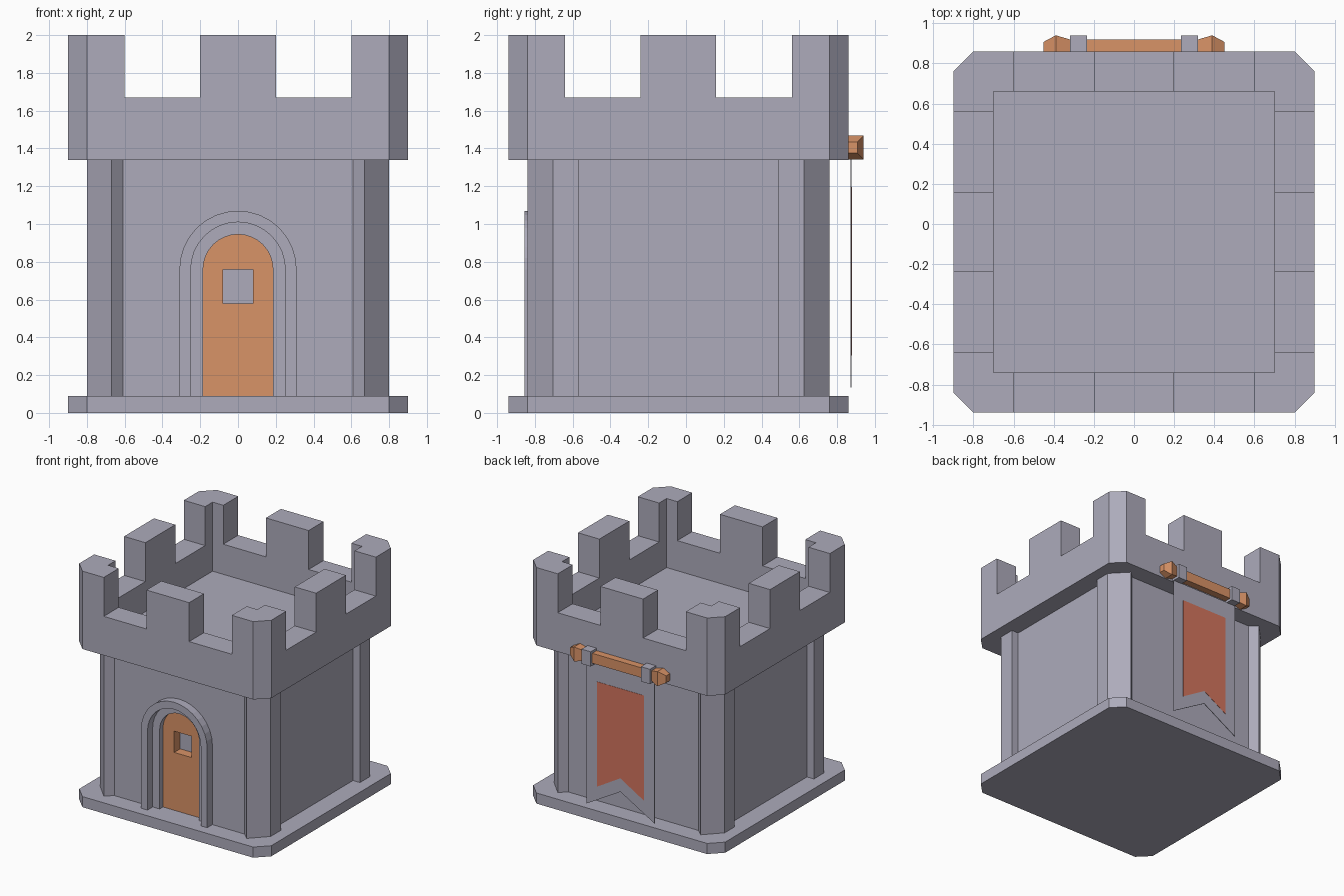
import bpy, bmesh, math
from mathutils import Vector

CY = -0.04          # tower centre in y
BASE, EAVES, CRENEL, TOP = 0.09, 1.34, 1.67, 2.0
POLE_Y, POLE_Z = 0.918, 1.405

if "Cube" in bpy.data.objects:
    bpy.data.objects.remove(bpy.data.objects["Cube"])


def material(name, rgb):
    lin = [((c / 255 + 0.055) / 1.055) ** 2.4 for c in rgb] + [1]
    m = bpy.data.materials.new(name)
    m.use_nodes = True
    m.diffuse_color = lin
    m.node_tree.nodes["Principled BSDF"].inputs["Base Color"].default_value = lin
    return m


stone = material("stone", (173, 171, 187))
wood = material("wood", (217, 147, 103))
cloth = material("red cloth", (212, 117, 94))


def finish(name, bm, mat):
    bmesh.ops.recalc_face_normals(bm, faces=bm.faces)
    me = bpy.data.meshes.new(name)
    bm.to_mesh(me)
    bm.free()
    ob = bpy.data.objects.new(name, me)
    bpy.context.collection.objects.link(ob)
    ob.location.y = CY
    me.materials.append(mat)
    return ob


def prism(name, pts, lo, hi, mat, axis="z"):
    """Extrude a 2D outline along z, or along y for (x, z) outlines."""
    bm = bmesh.new()
    place = (lambda a, b: (a, b, lo)) if axis == "z" else (lambda a, b: (a, lo, b))
    face = bm.faces.new([bm.verts.new(place(*p)) for p in pts])
    out = bmesh.ops.extrude_face_region(bm, geom=[face])
    step = Vector((0, 0, hi - lo)) if axis == "z" else Vector((0, hi - lo, 0))
    bmesh.ops.translate(bm, vec=step,
                        verts=[v for v in out["geom"] if isinstance(v, bmesh.types.BMVert)])
    return finish(name, bm, mat)


def box(name, x, y, z, mat):
    pts = [(x[0], y[0]), (x[1], y[0]), (x[1], y[1]), (x[0], y[1])]
    return prism(name, pts, z[0], z[1], mat)


def cut(ob, cutters):
    """Subtract the cutters, bake the result and remove them."""
    for c in cutters:
        m = ob.modifiers.new("cut", "BOOLEAN")
        m.operation, m.solver, m.object = "DIFFERENCE", "EXACT", c
        c.hide_render = True
    bpy.context.view_layer.update()
    dg = bpy.context.evaluated_depsgraph_get()
    me = bpy.data.meshes.new_from_object(ob.evaluated_get(dg))
    ob.modifiers.clear()
    ob.data = me
    for c in cutters:
        bpy.data.objects.remove(c)


def four_way(quarter):
    """Mirror a quarter outline into a full closed one."""
    q = list(quarter)
    return (q + [(-x, y) for x, y in reversed(q)]
            + [(-x, -y) for x, y in q] + [(x, -y) for x, y in reversed(q)])


def arch(r, z0, zc=0.76, n=16):
    arc = [(r * math.cos(math.pi * i / n), zc + r * math.sin(math.pi * i / n))
           for i in range(n + 1)]
    return [(r, z0)] + arc + [(-r, z0)]


# Base slab
slab = four_way([(0.9, 0.8), (0.8, 0.9)])
prism("base_slab", slab, 0, BASE, stone)

# Walls with corner pillars, and the door recess
walls = prism("walls", four_way([(0.735, 0.53), (0.8, 0.53), (0.8, 0.665),
                                 (0.67, 0.8), (0.61, 0.745)]), BASE, EAVES, stone)
cut(walls, [prism("recess_cutter", arch(0.185, BASE - 0.05), -1, -0.62, stone, "y")])

# Battlements: solid block, hollow roof, notches through opposite sides
battlements = prism("battlements", slab, EAVES, TOP, stone)
cutters = [box("roof_cutter", (-0.7, 0.7), (-0.7, 0.7), (1.415, 2.2), stone)]
for s in (-1, 1):
    gap = sorted((0.2 * s, 0.6 * s))
    cutters.append(box("notch_cutter", gap, (-1.2, 1.2), (CRENEL, 2.3), stone))
    cutters.append(box("notch_cutter", (-1.2, 1.2), gap, (CRENEL, 2.4), stone))
cut(battlements, cutters)

# Door with window, and its raised surround
door = prism("door", arch(0.185, BASE), -0.70, -0.62, wood, "y")
cut(door, [box("window_cutter", (-0.08, 0.08), (-0.9, -0.5), (0.58, 0.76), wood)])
prism("door_surround", arch(0.31, BASE) + arch(0.25, BASE)[::-1], -0.815, -0.74, stone, "y")

# Banner pole with pointed knobs: square sections along x
bm = bmesh.new()
half = [(0.45, 0.03), (0.39, 0.0625), (0.32, 0.042)]
sections = [(-x, r) for x, r in half] + half[::-1]
rings = [[bm.verts.new((x, POLE_Y + a * r, POLE_Z + b * r))
          for a, b in ((-1, -1), (1, -1), (1, 1), (-1, 1))] for x, r in sections]
for p, q in zip(rings, rings[1:]):
    for i in range(4):
        j = (i + 1) % 4
        bm.faces.new((p[i], p[j], q[j], q[i]))
bm.faces.new(rings[0])
bm.faces.new(rings[-1])
finish("banner_pole", bm, wood)

# Loops holding the banner
for side, s in (("left", 1), ("right", -1)):
    box(side + "_banner_loop", sorted((0.235 * s, 0.32 * s)),
        (POLE_Y - 0.0625, POLE_Y + 0.0625), (POLE_Z - 0.0625, POLE_Z + 0.0625), stone)


# Swallow-tailed banner with a red panel
def swallowtail(w, top, tip, notch):
    return [(-w, top), (-w, tip), (0, notch), (w, tip), (w, top)]


prism("banner", swallowtail(0.32, 1.345, 0.135, 0.32), 0.912, 0.917, stone, "y")
prism("banner_panel", swallowtail(0.22, 1.195, 0.305, 0.435), 0.910, 0.919, cloth, "y")
